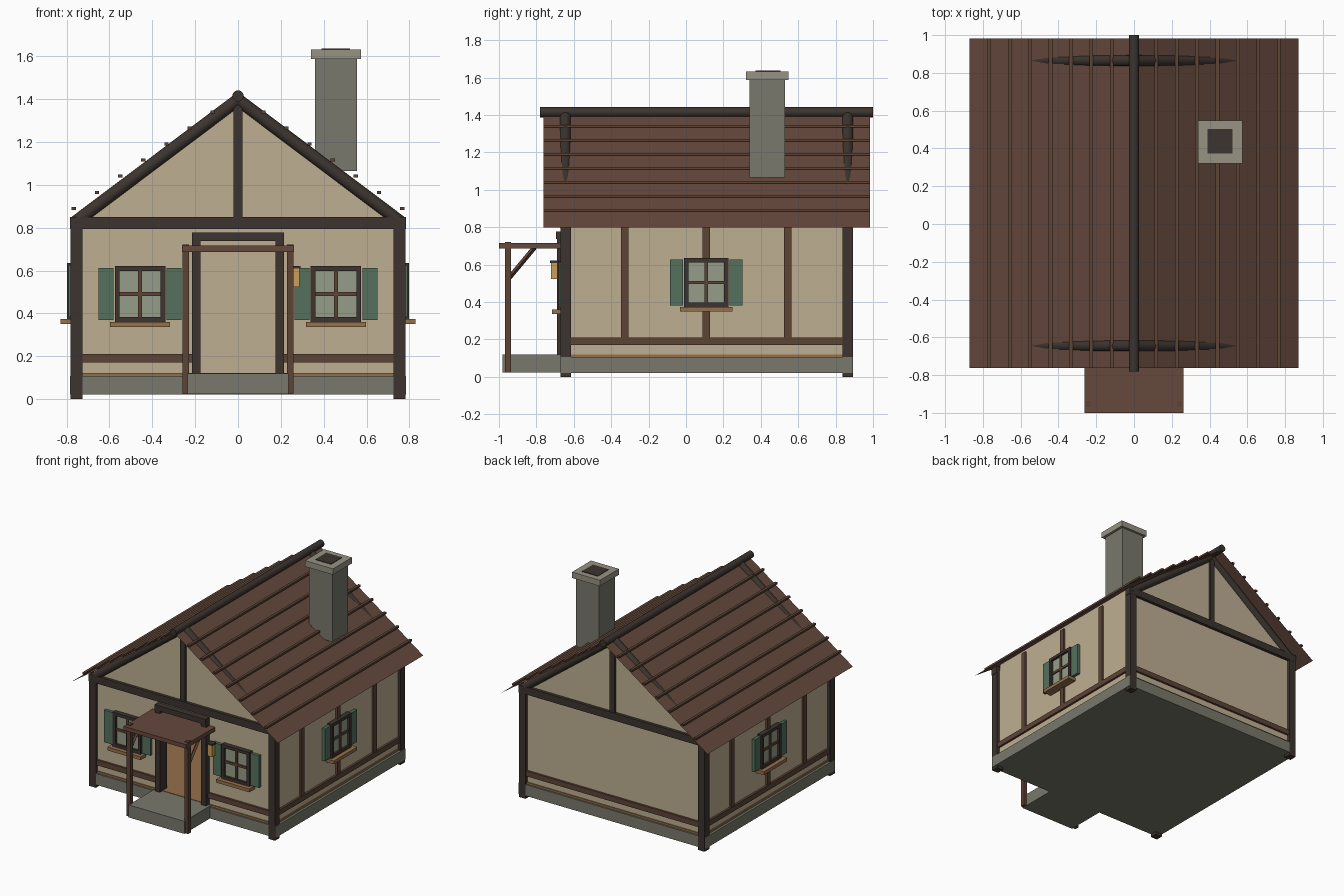
import bpy, bmesh, math
from mathutils import Vector

if "Cube" in bpy.data.objects:
    bpy.data.objects.remove(bpy.data.objects["Cube"])


def mat(name, r, g, b):
    m = bpy.data.materials.new(name)
    m.diffuse_color = (r, g, b, 1)
    m.use_nodes = True
    m.node_tree.nodes["Principled BSDF"].inputs["Base Color"].default_value = m.diffuse_color
    return m


PLASTER = mat("plaster", .52, .43, .29)
DARK = mat("dark_timber", .045, .034, .028)
BROWN = mat("brown_timber", .11, .057, .036)
ROOF = mat("roof_boards", .13, .065, .046)
STONE = mat("stone", .19, .19, .15)
CAP = mat("cap_stone", .31, .29, .23)
OAK = mat("oak", .30, .16, .07)
GREEN = mat("shutter_green", .09, .16, .11)
GLASS = mat("glass", .30, .34, .25)
LAMP = mat("lamp_glow", .6, .35, .1)


def finish(name, bm, m):
    bmesh.ops.recalc_face_normals(bm, faces=bm.faces)
    me = bpy.data.meshes.new(name)
    bm.to_mesh(me)
    bm.free()
    me.materials.append(m)
    ob = bpy.data.objects.new(name, me)
    bpy.context.collection.objects.link(ob)
    return ob


def box(name, x, y, z, m):
    """Box from (min, max) pairs."""
    bm = bmesh.new()
    bmesh.ops.create_cube(bm, size=1)
    for v in bm.verts:
        v.co = [(p[0] + p[1]) / 2 + c * abs(p[1] - p[0]) for p, c in zip((x, y, z), v.co)]
    return finish(name, bm, m)


def pair(name, x, y, z, m):
    """Box on the right and its mirror image on the left."""
    box(name + "_right", x, y, z, m)
    box(name + "_left", (-x[1], -x[0]), y, z, m)


def rod(name, a, b, r, m, sides=12):
    a, b = Vector(a), Vector(b)
    bm = bmesh.new()
    bmesh.ops.create_cone(bm, cap_ends=True, segments=sides, radius1=r, radius2=r,
                          depth=(b - a).length)
    ob = finish(name, bm, m)
    ob.location = (a + b) / 2
    ob.rotation_euler = (b - a).to_track_quat('Z', 'Y').to_euler()
    for p in ob.data.polygons:
        p.use_smooth = len(p.vertices) == 4 and sides > 4
    return ob


def prism(name, profile, y0, y1, m):
    """Extrude an x-z profile along y."""
    bm = bmesh.new()
    f = bm.faces.new([bm.verts.new((x, y0, z)) for x, z in profile])
    ext = bmesh.ops.extrude_face_region(bm, geom=[f])["geom"]
    bmesh.ops.translate(bm, vec=(0, y1 - y0, 0),
                        verts=[v for v in ext if isinstance(v, bmesh.types.BMVert)])
    return finish(name, bm, m)


# Foundation and floor
box("foundation", (-.785, .785), (-.67, .89), (.022, .107), STONE)
box("floor", (-.768, .768), (-.658, .878), (.1, .121), OAK)

# Plaster walls, with a doorway in the front
gable = [(.76, .105), (.76, .82), (0, 1.39), (-.76, .82), (-.76, .105)]
doorway = [(-.18, .105), (-.18, .745), (.18, .745), (.18, .105)]
prism("front_wall", gable + doorway, -.65, -.61, PLASTER)
prism("back_wall", gable, .83, .87, PLASTER)
pair("side_wall", (.72, .76), (-.61, .83), (.105, .865), PLASTER)

# Corner posts and side framing
for name, y in (("front", (-.672, -.616)), ("back", (.836, .892))):
    pair(name + "_corner_post", (.725, .781), y, (0, .845), DARK)
for i, y in enumerate((-.328, .108, .543)):
    pair(f"side_stud_{i}", (.74, .774), (y - .02, y + .02), (.2, .84), BROWN)
pair("side_rail", (.74, .776), (-.616, .836), (.17, .21), BROWN)
box("back_rail", (-.725, .725), (.85, .886), (.17, .21), BROWN)
pair("front_rail", (.18, .725), (-.666, -.63), (.17, .21), BROWN)

# Gable timbers at both ends
for name, y in (("front", -.645), ("back", .865)):
    box(name + "_tie_beam", (-.785, .785), (y - .028, y + .028), (.795, .85), DARK)
    box(name + "_king_post", (-.021, .021), (y - .022, y + .022), (.85, 1.39), DARK)
    for side, s in (("right", 1), ("left", -1)):
        rod(f"{name}_rafter_{side}", (s * .765, y, .822), (0, y, 1.397), .03, DARK)

# Roof sheets, battens and ridge pole
SLOPE = .692
for side, s in (("right", 1), ("left", -1)):
    bm = bmesh.new()
    bm.faces.new([bm.verts.new((s * x, y, 1.402 - SLOPE * x))
                  for x, y in ((0, -.762), (.87, -.762), (.87, .983), (0, .983))])
    finish("roof_" + side, bm, ROOF)
for i in range(7):
    x = .118 + i * .108
    z = 1.421 - SLOPE * x
    pair(f"roof_batten_{i}", (x - .01, x + .01), (-.762, .983), (z - .007, z + .007), BROWN)
rod("ridge_pole", (0, -.78, 1.415), (0, 1, 1.415), .027, DARK)

# Chimney with cap and flue
box("chimney", (.36, .555), (.34, .53), (1.065, 1.6), STONE)
box("chimney_cap", (.34, .575), (.32, .548), (1.588, 1.633), CAP)
box("chimney_flue", (.39, .522), (.372, .504), (1.6, 1.637), DARK)


# Windows: u runs along the wall, d is distance out from the wall face
def window(name, put, zc):
    def part(n, u, d, z, m):
        x, y = put(u, d)
        box(f"{name}_{n}", sorted(x), sorted(y), (zc + z[0], zc + z[1]), m)
    part("glass", (-.1, .1), (-.01, .018), (-.11, .11), GLASS)
    for n, s in (("a", 1), ("b", -1)):
        part("jamb_" + n, (s * .095, s * .118), (-.01, .035), (-.13, .13), DARK)
        part("shutter_" + n, (s * .124, s * .194), (.005, .028), (-.122, .122), GREEN)
        part("bar_" + n, (-.095, .095), (-.01, .035), sorted((s * .107, s * .13)), DARK)
    part("mullion", (-.009, .009), (0, .028), (-.107, .107), BROWN)
    part("crossbar", (-.095, .095), (0, .027), (-.009, .009), BROWN)
    part("sill", (-.14, .14), (0, .067), (-.155, -.13), OAK)


for side, s in (("right", 1), ("left", -1)):
    window("front_window_" + side,
           lambda u, d: ((s * .457 + u[0], s * .457 + u[1]), (-.65 - d[0], -.65 - d[1])), .491)
    window("side_window_" + side,
           lambda u, d: ((s * (.762 + d[0]), s * (.762 + d[1])), (.108 + u[0], .108 + u[1])), .505)

# Door frame
pair("door_jamb", (.174, .215), (-.69, -.605), (.11, .745), DARK)
box("door_header", (-.215, .215), (-.695, -.605), (.738, .778), DARK)

# Porch: step, posts, flat roof and braces
box("porch_step", (-.235, .235), (-.98, -.66), (.024, .119), STONE)
pair("porch_post", (.228, .258), (-.968, -.936), (.024, .722), BROWN)
box("porch_roof", (-.262, .262), (-1, -.65), (.686, .717), ROOF)
for side, s in (("right", 1), ("left", -1)):
    rod("porch_brace_" + side, (s * .243, -.945, .53), (s * .243, -.81, .692), .013, BROWN, 4)

# Wall lantern beside the door
box("lantern", (.25, .286), (-.722, -.686), (.523, .61), LAMP)
box("lantern_cap", (.244, .292), (-.728, -.68), (.61, .622), DARK)
box("lantern_arm", (.26, .276), (-.69, -.645), (.596, .612), DARK)
